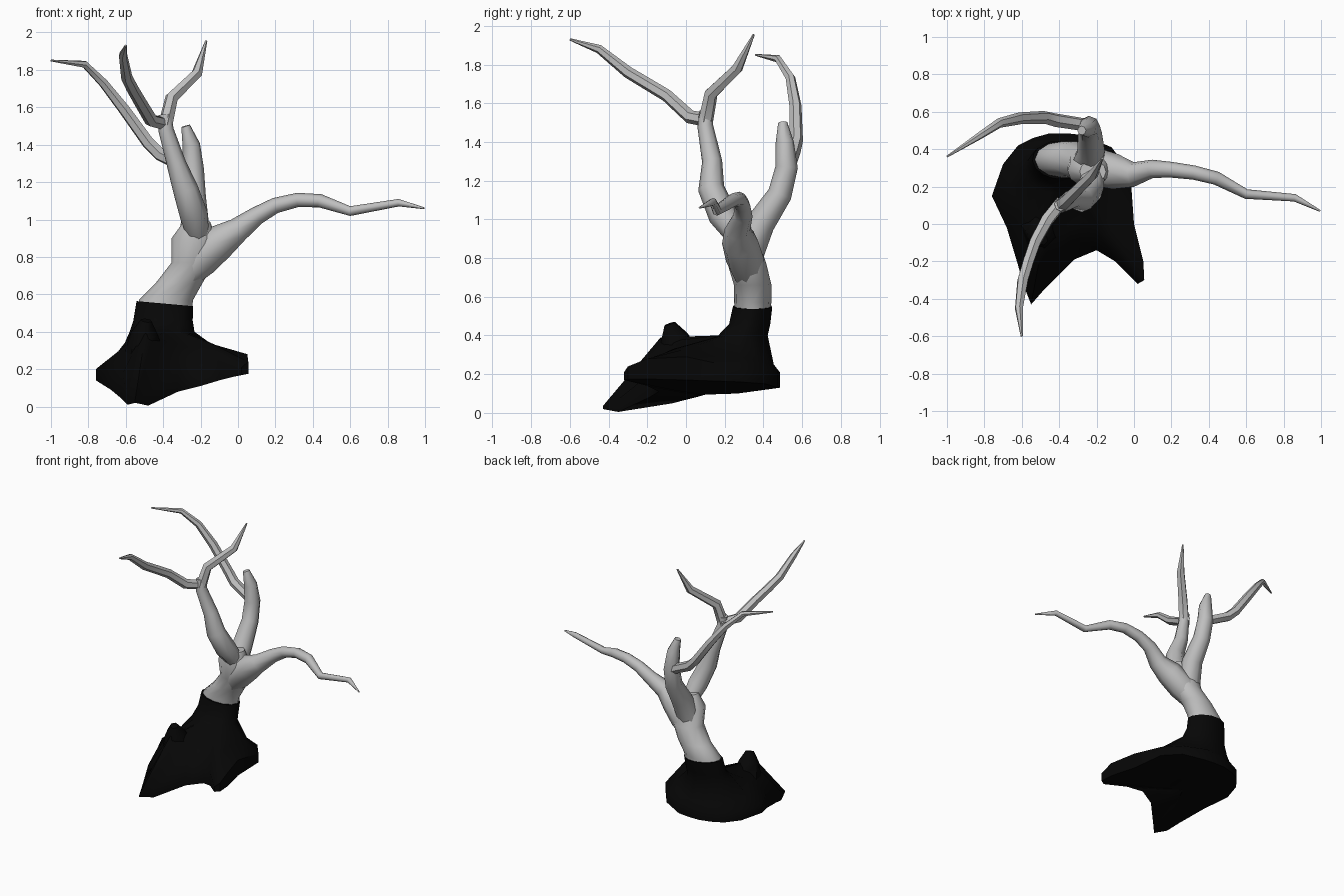
import bpy
import bmesh
from math import cos, sin, tau, atan2, radians
from mathutils import Vector

default_cube = bpy.data.objects.get("Cube")
if default_cube:
    bpy.data.objects.remove(default_cube, do_unlink=True)


def make_material(name, value):
    material = bpy.data.materials.new(name)
    material.use_nodes = True
    colour = (value, value, value, 1)
    material.diffuse_color = colour
    shader = material.node_tree.nodes["Principled BSDF"]
    shader.inputs["Base Color"].default_value = colour
    shader.inputs["Roughness"].default_value = 0.9
    return material


pale_bark = make_material("pale grey bark", 0.52)
black_root = make_material("black root", 0.002)


def loft(name, rings, material, angle=55):
    """Skin a list of equally long vertex loops and close both ends."""
    bm = bmesh.new()
    loops = [[bm.verts.new(point) for point in ring] for ring in rings]
    for lower, upper in zip(loops, loops[1:]):
        for i in range(len(lower)):
            j = (i + 1) % len(lower)
            bm.faces.new((lower[i], lower[j], upper[j], upper[i]))
    for end in (loops[0], loops[-1]):
        centre = bm.verts.new(sum((v.co for v in end), Vector()) / len(end))
        for i in range(len(end)):
            bm.faces.new((end[i - 1], end[i], centre))
    bmesh.ops.recalc_face_normals(bm, faces=bm.faces)
    mesh = bpy.data.meshes.new(name)
    bm.to_mesh(mesh)
    bm.free()
    mesh.materials.append(material)
    obj = bpy.data.objects.new(name, mesh)
    bpy.context.collection.objects.link(obj)
    bpy.ops.object.select_all(action="DESELECT")
    obj.select_set(True)
    bpy.context.view_layer.objects.active = obj
    bpy.ops.object.shade_smooth_by_angle(angle=radians(angle))
    return obj


def tube(name, path, material=pale_bark, sides=6):
    """Tapering limb through (x, y, z, radius) points, without twist."""
    points = [Vector(p[:3]) for p in path]
    rings = []
    side = None
    for i, point in enumerate(points):
        before = points[max(i - 1, 0)]
        after = points[min(i + 1, len(points) - 1)]
        along = (after - before).normalized()
        if side is None:
            side = along.orthogonal()
        side = (side - along * side.dot(along)).normalized()
        other = along.cross(side)
        radius = path[i][3]
        rings.append([point + (side * cos(tau * k / sides)
                               + other * sin(tau * k / sides)) * radius
                      for k in range(sides)])
    return loft(name, rings, material)


def ellipse(cx, cy, z, rx, ry, angles):
    return [Vector((cx + rx * cos(a), cy + ry * sin(a), z)) for a in angles]


# Trunk, leaning as it rises
trunk_rings = [
    (-.39, .345, .5, .14, .09),
    (-.385, .345, .57, .145, .096),
    (-.315, .345, .66, .125, .097),
    (-.24, .315, .77, .115, .1),
    (-.235, .285, .90, .12, .088),
    (-.22, .28, .99, .07, .06),
]
even_angles = [tau * k / 12 for k in range(12)]
loft("trunk", [ellipse(*ring, even_angles) for ring in trunk_rings], pale_bark)

# Long side limb, flaring out of the trunk
tube("left_limb", [
    (-.3, .33, .68, .07), (-.2, .305, .79, .1), (-.1, .28, .88, .095),
    (0, .265, .945, .066), (.1, .295, 1.02, .049), (.2, .29, 1.075, .042),
    (.32, .275, 1.105, .038), (.44, .245, 1.1, .036), (.6, .16, 1.045, .026),
    (.86, .14, 1.09, .02), (.995, .07, 1.06, .005)], sides=8)

# Front limb and its fork
tube("front_limb", [
    (-.215, .26, .92, .06), (-.235, .19, 1.02, .075), (-.28, .13, 1.16, .068),
    (-.33, .135, 1.3, .052), (-.385, .1, 1.48, .041), (-.39, .105, 1.56, .036)],
    sides=8)
tube("front_fork_forward", [
    (-.385, .12, 1.51, .035), (-.465, .02, 1.53, .036), (-.53, -.1, 1.64, .033),
    (-.565, -.2, 1.7, .032), (-.595, -.3, 1.76, .031), (-.615, -.45, 1.88, .023),
    (-.6, -.6, 1.93, .006)])
tube("front_fork_back", [
    (-.39, .1, 1.5, .04), (-.355, .13, 1.65, .036), (-.22, .265, 1.78, .03),
    (-.17, .35, 1.955, .006)])

# Rear limb, its broken stub and its curling branch
tube("rear_limb", [
    (-.25, .32, .83, .085), (-.23, .385, .98, .075), (-.235, .485, 1.13, .063),
    (-.24, .52, 1.27, .058), (-.25, .51, 1.4, .047), (-.28, .5, 1.5, .024)],
    sides=8)
tube("rear_branch", [
    (-.26, .53, 1.27, .035), (-.42, .555, 1.35, .037), (-.48, .57, 1.41, .035),
    (-.61, .565, 1.59, .032), (-.72, .54, 1.73, .026), (-.82, .475, 1.83, .02),
    (-1, .36, 1.85, .005)])

# Root mass: x, y, underside, rim and shoulder heights around the outline
outline = [
    (-.76, .15, .14, .20, .27), (-.68, -.02, .09, .21, .33),
    (-.62, -.22, .04, .17, .35), (-.59, -.33, .01, .07, .37),
    (-.55, -.43, .02, .035, .39), (-.48, -.35, .005, .07, .37),
    (-.32, -.19, .08, .2, .34), (-.2, -.14, .11, .23, .32),
    (-.1, -.2, .14, .24, .33), (.02, -.32, .17, .21, .33),
    (.055, -.3, .175, .24, .33), (.05, -.2, .175, .28, .33),
    (0, 0, .17, .29, .33), (-.02, .28, .16, .23, .29),
    (-.12, .41, .15, .22, .27), (-.27, .475, .13, .22, .25),
    (-.36, .485, .13, .21, .25), (-.45, .485, .13, .2, .25),
    (-.54, .46, .13, .2, .25), (-.62, .42, .13, .2, .26),
    (-.7, .32, .13, .2, .26),
]
angles = [atan2(y - .345, x + .39) for x, y, *rest in outline]
neck = ellipse(-.405, .295, .4, .175, .13, angles)
throat = ellipse(-.4, .33, .46, .16, .108, angles)
collar = ellipse(-.39, .345, .55, .153, .103, angles)
for point in collar:
    point.z -= .09 * (point.x + .39)
underside = [Vector((x, y, low)) for x, y, low, rim, top in outline]
belly = [p.lerp(Vector((-.42, .12, .08)), 0.6) for p in underside]
rim_ring = [Vector((x, y, rim)) for x, y, low, rim, top in outline]
shoulder = []
for edge, inner, row in zip(rim_ring, neck, outline):
    point = edge.lerp(inner, 0.5)
    point.z = row[4]
    shoulder.append(point)
loft("root_mass",
     [belly, underside, rim_ring, shoulder, neck, throat, collar], black_root)

# Knob on the front root
tube("root_knob", [
    (-.5, -.03, .28, .11), (-.5, -.06, .39, .075), (-.49, -.085, .46, .03)],
    black_root)
